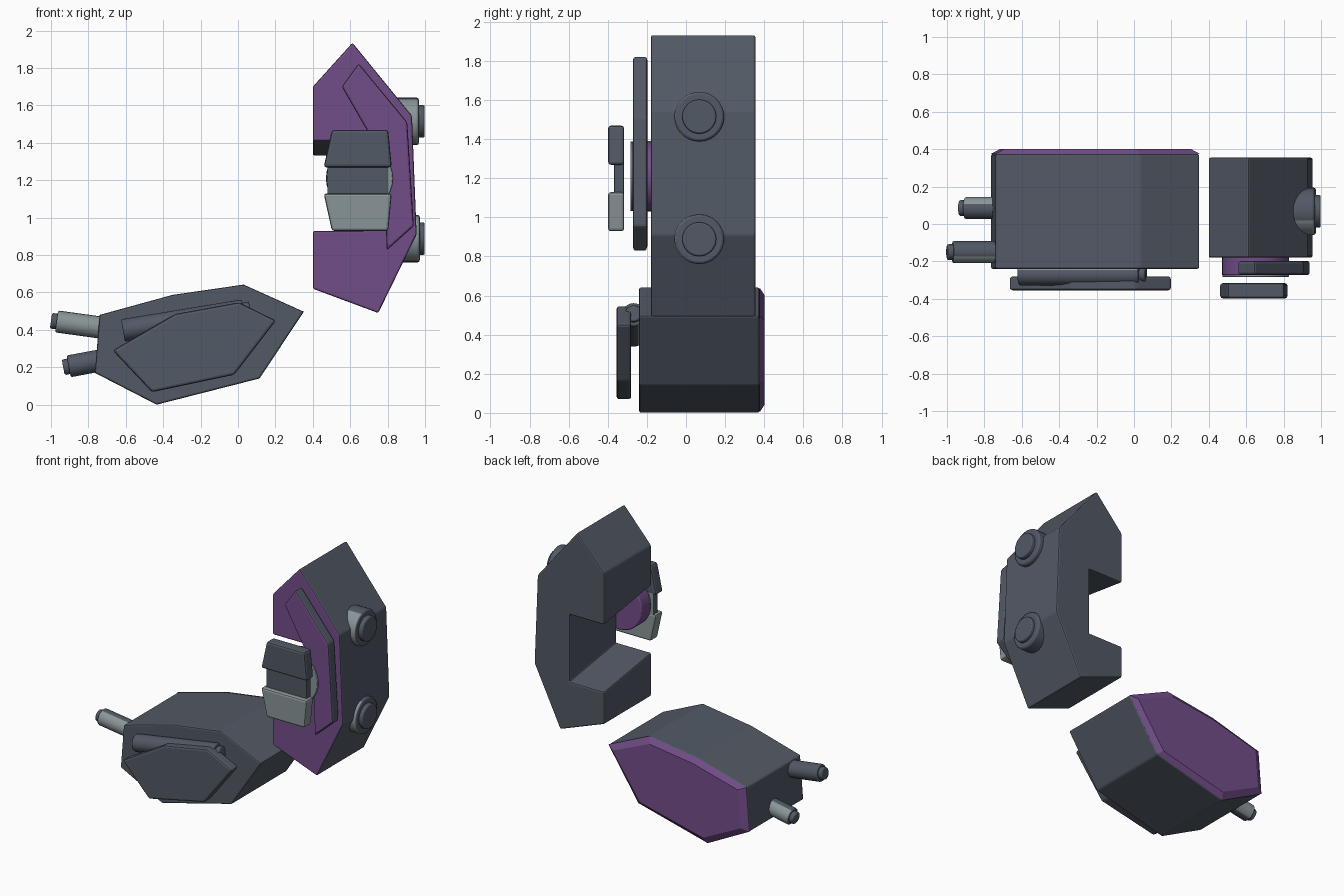
import bpy, bmesh, math
from mathutils import Vector

if "Cube" in bpy.data.objects:
    bpy.data.objects.remove(bpy.data.objects["Cube"])


def material(name, rgb):
    m = bpy.data.materials.new(name)
    m.diffuse_color = (*rgb, 1)
    m.use_nodes = True
    m.node_tree.nodes["Principled BSDF"].inputs["Base Color"].default_value = m.diffuse_color
    return m


SLATE = material("slate", (0.085, 0.1, 0.13))
PURPLE = material("purple", (0.17, 0.075, 0.25))
LIGHT = material("light_grey", (0.25, 0.3, 0.31))


def finish(name, bm, mats, rule, bevel, smooth=False):
    """Turn a bmesh into an object, colour faces by normal, round the edges."""
    bmesh.ops.recalc_face_normals(bm, faces=bm.faces)
    bm.normal_update()
    for f in bm.faces:
        f.material_index = int(rule(f.normal)) if rule else 0
    me = bpy.data.meshes.new(name)
    bm.to_mesh(me)
    bm.free()
    for m in mats:
        me.materials.append(m)
    ob = bpy.data.objects.new(name, me)
    bpy.context.collection.objects.link(ob)
    if bevel:
        b = ob.modifiers.new("edge", 'BEVEL')
        b.width, b.segments, b.limit_method = bevel, 2, 'ANGLE'
        b.angle_limit = math.radians(25)
    if smooth:
        bpy.ops.object.select_all(action='DESELECT')
        bpy.context.view_layer.objects.active = ob
        ob.select_set(True)
        bpy.ops.object.shade_smooth_by_angle(angle=math.radians(35))
    return ob


def prism(name, pts, y0, y1, mats, rule=None, bevel=0.01, back_drop=()):
    """Extrude an x-z outline from y0 to y1; listed corners drop at the back."""
    bm = bmesh.new()
    front = [bm.verts.new((x, y0, z)) for x, z in pts]
    back = [bm.verts.new((x, y1, z - (0.08 if i in back_drop else 0)))
            for i, (x, z) in enumerate(pts)]
    bm.faces.new(front)
    bm.faces.new(back[::-1])
    n = len(pts)
    for i in range(n):
        j = (i + 1) % n
        bm.faces.new((front[i], front[j], back[j], back[i]))
    return finish(name, bm, mats, rule, bevel)


def rod(name, a, b, r, mats, rule=None, bevel=0.008):
    """Cylinder from point a to point b."""
    a, b = Vector(a), Vector(b)
    bm = bmesh.new()
    bmesh.ops.create_cone(bm, cap_ends=True, segments=32, radius1=r,
                          radius2=r, depth=(b - a).length)
    mat = (b - a).to_track_quat('Z', 'Y').to_matrix().to_4x4()
    mat.translation = (a + b) / 2
    bm.transform(mat)
    return finish(name, bm, mats, rule, bevel, True)


def faces_front(n):
    return n.y < -0.3


# Lower block with a chamfered purple back
block = [(-0.74, 0.48), (-0.35, 0.587), (0.03, 0.642), (0.352, 0.497),
         (0.115, 0.14), (-0.435, 0.0), (-0.765, 0.17)]
prism("lower_block", block, -0.24, 0.375, [SLATE])
cap = prism("lower_block_back", block, 0.375, 0.402, [PURPLE], bevel=0)
cx, cz = -0.2, 0.33
for v in cap.data.vertices:
    if v.co.y > 0.39:
        v.co.x = cx + (v.co.x - cx) * 0.91
        v.co.z = cz + (v.co.z - cz) * 0.87

# Front plate and the tube tucked behind it
prism("lower_front_plate",
      [(-0.67, 0.29), (-0.335, 0.485), (0.005, 0.547), (0.203, 0.45),
       (-0.02, 0.16), (-0.46, 0.067)], -0.355, -0.28, [SLATE], bevel=0.014)
rod("lower_front_tube", (-0.615, -0.268, 0.397), (0.03, -0.268, 0.503), 0.06,
    [SLATE, LIGHT], faces_front)
rod("lower_front_tube_tip", (0.03, -0.268, 0.503), (0.065, -0.268, 0.509),
    0.042, [SLATE])

# Side pistons with small end caps
for i, (end, root) in enumerate([((-0.97, -0.15, 0.445), (-0.68, -0.15, 0.405)),
                                 ((-0.905, 0.085, 0.205), (-0.68, 0.085, 0.247))]):
    end, root = Vector(end), Vector(root)
    d = (end - root).normalized()
    rod(f"piston_{i + 1}", root, end, 0.059, [SLATE, LIGHT], faces_front)
    rod(f"piston_cap_{i + 1}", end - d * 0.01, end + d * 0.03, 0.042, [SLATE])

# Upper C-shaped bracket: purple front, slanted notch
prism("upper_bracket",
      [(0.612, 1.935), (0.93, 1.545), (0.955, 0.91), (0.75, 0.49),
       (0.40, 0.62), (0.40, 0.93), (0.675, 0.93), (0.675, 1.41),
       (0.40, 1.41), (0.40, 1.70)], -0.18, 0.355, [SLATE, PURPLE],
      lambda n: n.y < -0.9, back_drop=(5, 6, 7, 8))

# Raised curved strip on the bracket
prism("upper_strip",
      [(0.645, 1.825), (0.905, 1.51), (0.94, 0.955), (0.795, 0.825),
       (0.78, 1.31), (0.555, 1.70)], -0.272, -0.198, [SLATE, PURPLE],
      lambda n: n.y < -0.9, bevel=0.012)

# Hub behind the clamp
rod("hub", (0.65, -0.17, 1.21), (0.65, -0.275, 1.21), 0.18, [PURPLE])
rod("hub_face", (0.65, -0.27, 1.21), (0.65, -0.284, 1.21), 0.178, [LIGHT],
    bevel=0.004)

# Clamp: two jaws and a middle piece
prism("clamp_middle", [(0.478, 1.10), (0.80, 1.10), (0.80, 1.30), (0.478, 1.30)],
      -0.367, -0.318, [SLATE, LIGHT], lambda n: n.y > 0.9, bevel=0.006)
for name, s, m in (("clamp_upper_jaw", 1, SLATE), ("clamp_lower_jaw", -1, LIGHT)):
    prism(name, [(x, 1.199 + s * h) for x, h in
                 ((0.458, 0.07), (0.822, 0.07), (0.803, 0.27), (0.502, 0.27))],
          -0.398, -0.316, [m], bevel=0.014)

# Round knobs on the outer side of the bracket
for i, (z, x) in enumerate([(1.515, 0.967), (0.888, 0.972)]):
    rod(f"knob_{i + 1}", (0.84, 0.068, z), (x, 0.068, z), 0.127,
        [SLATE, LIGHT], faces_front, bevel=0.012)
    rod(f"knob_cap_{i + 1}", (x - 0.01, 0.068, z), (0.998, 0.068, z), 0.087,
        [SLATE])
